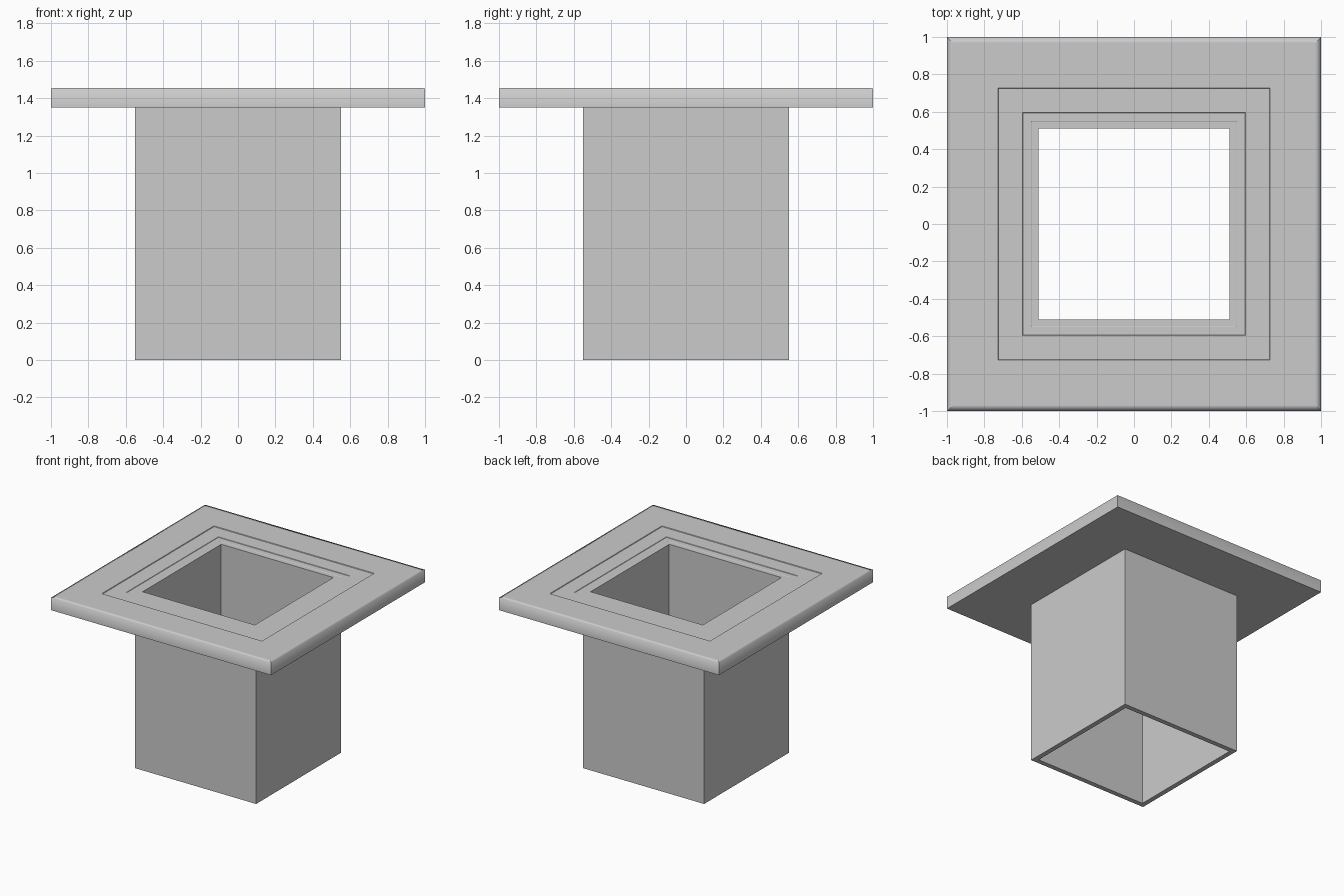
import bpy, bmesh, math

if "Cube" in bpy.data.objects:
    bpy.data.objects.remove(bpy.data.objects["Cube"])


def square_sweep(name, profile, soft=()):
    """Sweep an open (half_width, z) profile round a square; soft profile points shade smoothly."""
    bm = bmesh.new()
    corners = [(-1, -1), (1, -1), (1, 1), (-1, 1)]
    rings = [[bm.verts.new((cx * r, cy * r, z)) for cx, cy in corners] for r, z in profile]
    for a, b in zip(rings, rings[1:]):
        for i in range(4):
            j = (i + 1) % 4
            bm.faces.new((a[i], a[j], b[j], b[i]))
    bm.normal_update()
    soft_verts = {v for k in soft for v in rings[k]}
    for f in bm.faces:
        f.smooth = True
    for e in bm.edges:
        keep_soft = all(v in soft_verts for v in e.verts)
        if not keep_soft and e.calc_face_angle(0) > math.radians(5):
            e.smooth = False
    mesh = bpy.data.meshes.new(name)
    bm.to_mesh(mesh)
    bm.free()
    obj = bpy.data.objects.new(name, mesh)
    bpy.context.collection.objects.link(obj)
    return obj


# Hollow square duct: inner wall, bottom rim, outer wall
square_sweep("duct", [(0.51, 1.445), (0.51, 0.0), (0.55, 0.0), (0.55, 1.35)])

# Square flange: underside, soft outer lip, shallow steps down to the opening
square_sweep("flange", [
    (0.55, 1.35), (1.0, 1.35), (1.0, 1.452), (0.97, 1.455),
    (0.728, 1.455), (0.725, 1.45), (0.597, 1.45), (0.594, 1.447),
    (0.55, 1.447), (0.547, 1.445), (0.51, 1.445),
], soft=[2])
